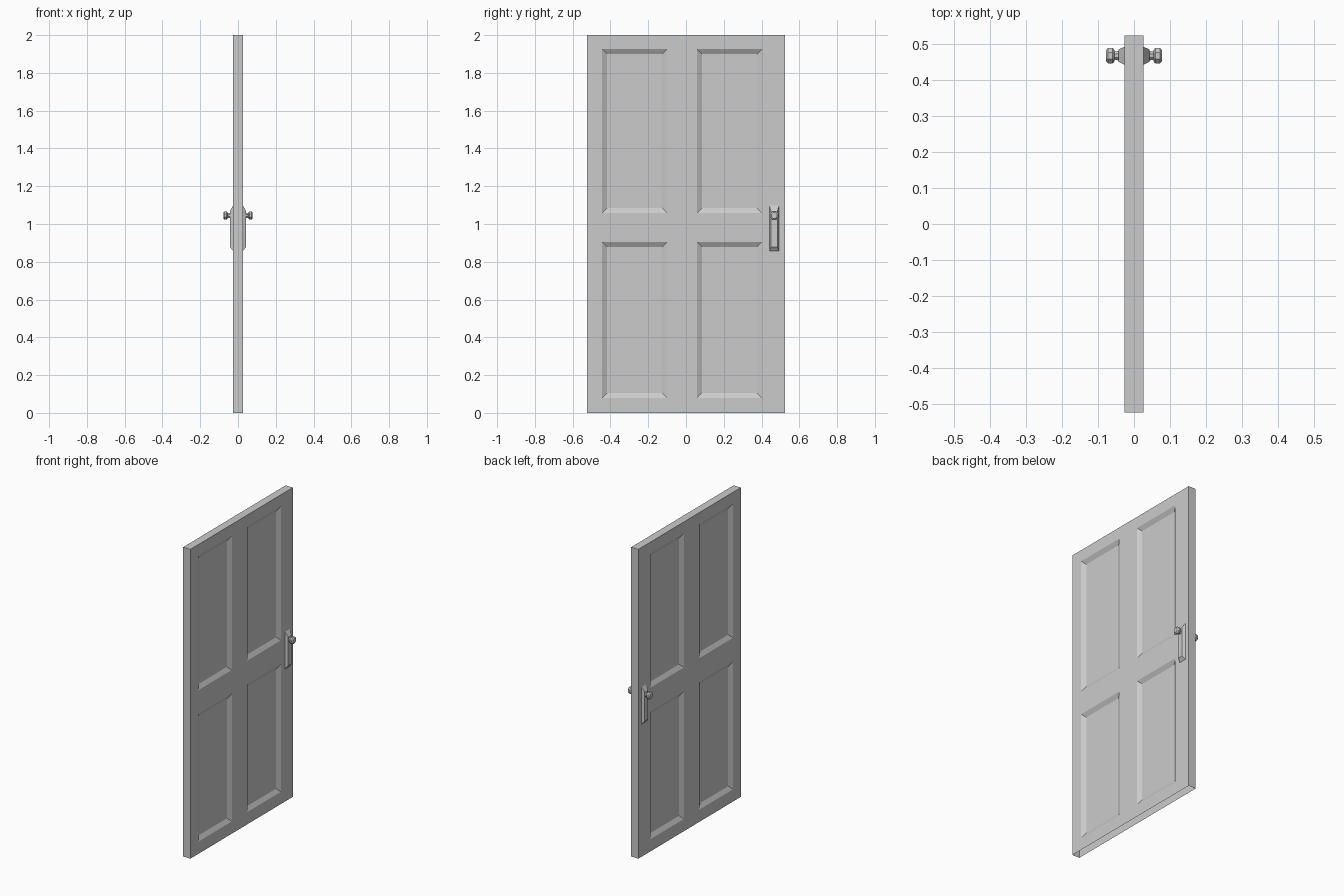
import bpy, bmesh, math
from mathutils import Matrix, Vector

if "Cube" in bpy.data.objects:
    bpy.data.objects.remove(bpy.data.objects["Cube"])

HALF_T, HALF_W, HEIGHT = 0.026, 0.523, 2.0
LOCK_Y = 0.467


def finish(name, bm):
    mesh = bpy.data.meshes.new(name)
    bm.to_mesh(mesh)
    bm.free()
    obj = bpy.data.objects.new(name, mesh)
    bpy.context.collection.objects.link(obj)
    # the same part on the other side of the door
    mod = obj.modifiers.new("both_sides", 'MIRROR')
    mod.use_axis[0] = True
    mod.merge_threshold = 0.0005
    return obj


# Door leaf: gridded sheet, recessed panels, rim pulled back to the middle plane
ys = [-HALF_W, -0.444, -0.10, 0.058, 0.402, HALF_W]
zs = [0, 0.079, 0.905, 1.058, 1.926, HEIGHT]
bm = bmesh.new()
grid = [[bm.verts.new((HALF_T, y, z)) for z in zs] for y in ys]
panels = []
for i in range(5):
    for j in range(5):
        f = bm.faces.new((grid[i][j], grid[i + 1][j], grid[i + 1][j + 1], grid[i][j + 1]))
        if i in (1, 3) and j in (1, 3):
            panels.append(f)
bm.normal_update()
# the underside stays open
rim = [e for e in bm.edges if e.is_boundary and max(v.co.z for v in e.verts) > 1e-5]
ext = bmesh.ops.extrude_edge_only(bm, edges=rim)
for v in ext["geom"]:
    if isinstance(v, bmesh.types.BMVert):
        v.co.x = 0
bmesh.ops.inset_individual(bm, faces=panels, thickness=0.038, depth=-0.016)
bmesh.ops.recalc_face_normals(bm, faces=bm.faces[:])
# an open shell: make sure the front sheet points outward
bm.faces.ensure_lookup_table()
if bm.faces[0].normal.x < 0:
    bmesh.ops.reverse_faces(bm, faces=bm.faces[:])
finish("door_leaf", bm)

# Lock plate: tapered block
bm = bmesh.new()
rings = []
for x, hw, z0, z1 in ((HALF_T, 0.025, 0.857, 1.097), (0.043, 0.017, 0.879, 1.069)):
    rings.append([bm.verts.new((x, LOCK_Y + s * hw, z))
                  for s, z in ((-1, z0), (1, z0), (1, z1), (-1, z1))])
for k in range(4):
    n = (k + 1) % 4
    bm.faces.new((rings[0][k], rings[0][n], rings[1][n], rings[1][k]))
bm.faces.new(rings[1])
bmesh.ops.recalc_face_normals(bm, faces=bm.faces[:])
finish("lock_plate", bm)

# Knob: eight-sided turned profile along x
profile = [(0.040, 0.016), (0.045, 0.014), (0.054, 0.012), (0.055, 0.019),
           (0.060, 0.0235), (0.072, 0.0235), (0.078, 0.016)]
SIDES = 8
bm = bmesh.new()
rings = [[bm.verts.new((x, LOCK_Y + r * math.cos(math.tau * (k + 0.5) / SIDES),
                        1.045 + r * math.sin(math.tau * (k + 0.5) / SIDES)))
          for k in range(SIDES)] for x, r in profile]
for a, b in zip(rings, rings[1:]):
    for k in range(SIDES):
        n = (k + 1) % SIDES
        bm.faces.new((a[k], a[n], b[n], b[k]))
bm.faces.new(rings[0])
bm.faces.new(rings[-1])
bmesh.ops.recalc_face_normals(bm, faces=bm.faces[:])
finish("knob", bm)
